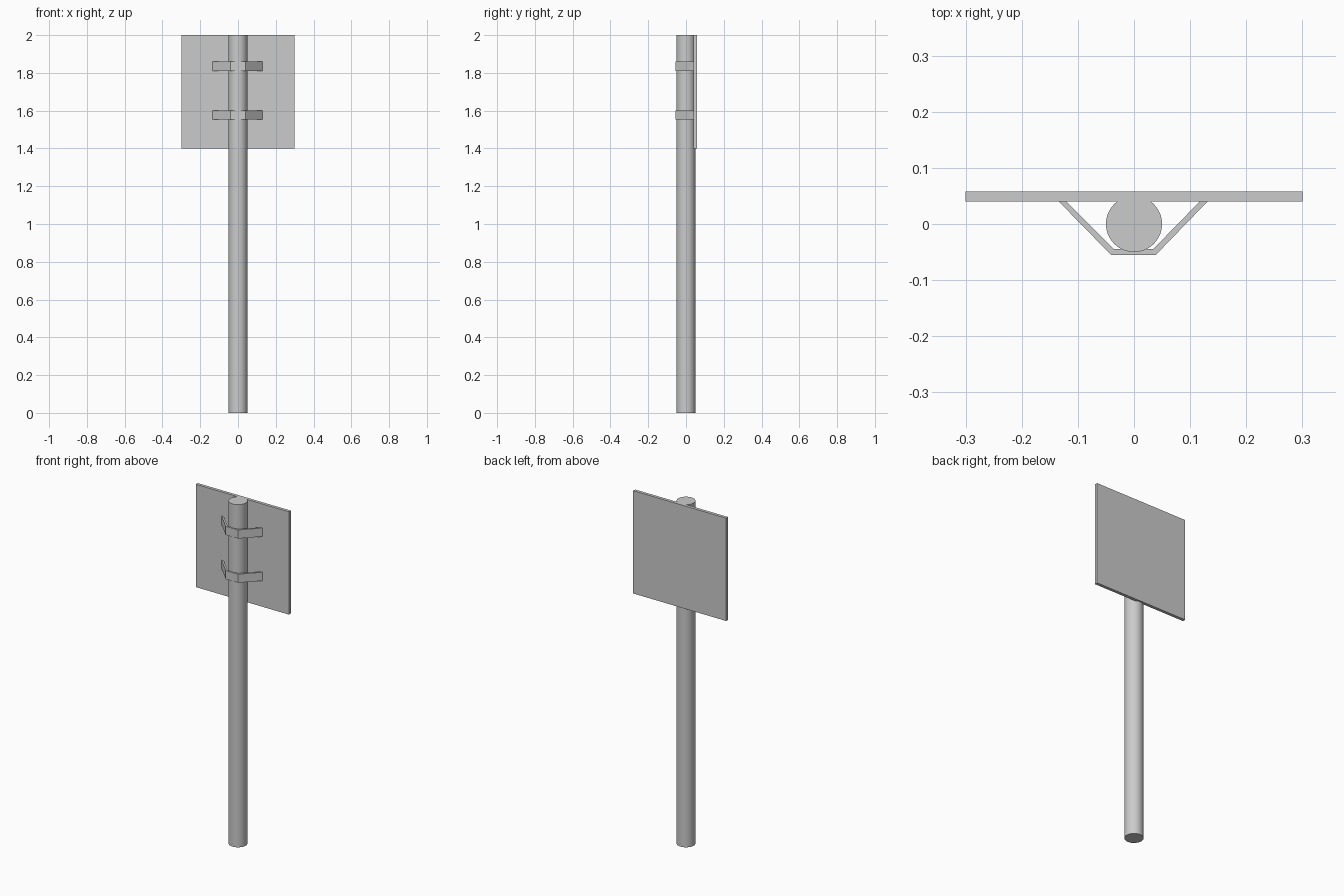
import bpy, bmesh
from math import radians

if "Cube" in bpy.data.objects:
    bpy.data.objects.remove(bpy.data.objects["Cube"])


def finish(name, bm):
    bmesh.ops.recalc_face_normals(bm, faces=bm.faces[:])
    mesh = bpy.data.meshes.new(name)
    bm.to_mesh(mesh)
    bm.free()
    obj = bpy.data.objects.new(name, mesh)
    bpy.context.collection.objects.link(obj)
    return obj


def bracket(name, z, height=0.05):
    # Bent flat strap: closed plan outline extruded upwards
    outline = [(-0.134, 0.04), (-0.041, -0.055), (0.039, -0.055), (0.131, 0.04),
               (0.117, 0.04), (0.034, -0.045), (-0.036, -0.045), (-0.121, 0.04)]
    bm = bmesh.new()
    face = bm.faces.new([bm.verts.new((x, y, z)) for x, y in outline])
    ext = bmesh.ops.extrude_face_region(bm, geom=[face])
    verts = [v for v in ext["geom"] if isinstance(v, bmesh.types.BMVert)]
    bmesh.ops.translate(bm, verts=verts, vec=(0, 0, height))
    return finish(name, bm)


# Round post
bpy.ops.mesh.primitive_cylinder_add(vertices=48, radius=0.05, depth=2, location=(0, 0, 1))
post = bpy.context.object
post.name = "post"
bpy.ops.object.shade_smooth_by_angle(angle=radians(30))

# Square sign plate behind the post
bpy.ops.mesh.primitive_cube_add(size=1, location=(0, 0.049, 1.7))
plate = bpy.context.object
plate.name = "sign_plate"
plate.scale = (0.6, 0.018, 0.6)
bpy.ops.object.transform_apply(location=False, rotation=False, scale=True)

# Two clamp straps holding the plate to the post
for name, z in (("lower_bracket", 1.552), ("upper_bracket", 1.81)):
    bracket(name, z)
